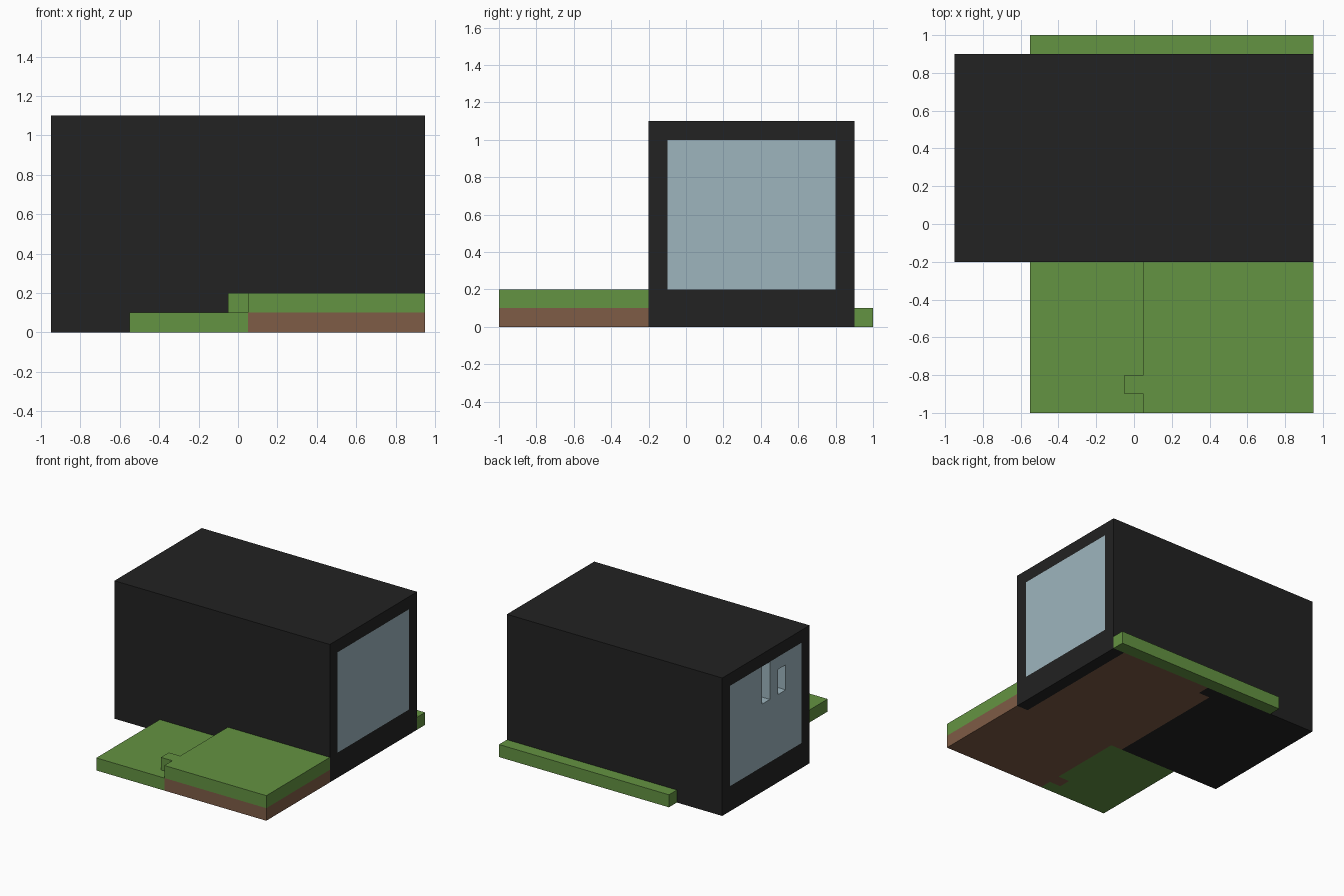
import bpy
import bmesh

old = bpy.data.objects.get("Cube")
if old:
    bpy.data.objects.remove(old, do_unlink=True)


def material(name, color):
    m = bpy.data.materials.new(name)
    m.use_nodes = True
    m.diffuse_color = (*color, 1)
    bsdf = next(n for n in m.node_tree.nodes if n.type == 'BSDF_PRINCIPLED')
    bsdf.inputs["Base Color"].default_value = (*color, 1)
    return m


BLACK = material("black_wall", (0.016, 0.016, 0.016))
GLASS = material("pale_blue_glass", (0.337, 0.462, 0.515))
GRASS = material("grass_green", (0.127, 0.292, 0.054))
SOIL = material("soil_brown", (0.209, 0.107, 0.061))


def slab(name, outline, bottom, top, mat):
    """Extrude a plan outline from bottom to top."""
    bm = bmesh.new()
    face = bm.faces.new([bm.verts.new((x, y, bottom)) for x, y in outline])
    up = bmesh.ops.extrude_face_region(bm, geom=[face])["geom"]
    moved = [v for v in up if isinstance(v, bmesh.types.BMVert)]
    bmesh.ops.translate(bm, verts=moved, vec=(0, 0, top - bottom))
    bmesh.ops.recalc_face_normals(bm, faces=bm.faces)
    mesh = bpy.data.meshes.new(name)
    bm.to_mesh(mesh)
    bm.free()
    mesh.materials.append(mat)
    obj = bpy.data.objects.new(name, mesh)
    bpy.context.scene.collection.objects.link(obj)
    return obj


def box(name, xs, ys, zs, mat):
    (a, b), (c, d) = xs, ys
    return slab(name, [(a, c), (b, c), (b, d), (a, d)], *zs, mat)


def cut(target, cutter, keep=False):
    """Subtract the cutter and bake the result into the target."""
    mod = target.modifiers.new("cut", 'BOOLEAN')
    mod.operation = 'DIFFERENCE'
    mod.solver = 'EXACT'
    mod.object = cutter
    bpy.context.view_layer.objects.active = target
    bpy.ops.object.modifier_apply(modifier=mod.name)
    if not keep:
        bpy.data.objects.remove(cutter, do_unlink=True)


# Ground: soil runs under the house, grass steps up along a notched edge
step = [(.05, -.2), (.05, -.8), (-.05, -.8), (-.05, -.9), (.05, -.9), (.05, -1)]
under_house = [(.85, -.2), (.85, .9), (.05, .9), (.05, .8), (-.05, .8), (-.05, -.2)]
soil = slab("soil", [(.95, -1), (.95, -.2)] + under_house + step, 0, .1, SOIL)
slab("upper_grass", [(.95, -1), (.95, -.2)] + step, .1, .2, GRASS)
slab("lower_grass", step + [(-.55, -1), (-.55, -.2)], 0, .1, GRASS)
box("back_grass_strip", (-.55, .95), (.9, 1), (0, .1), GRASS)

# House: a block hollowed from end to end, resting over the soil
house = box("house_shell", (-.95, .95), (-.2, .9), (0, 1.1), BLACK)
cut(house, box("room_cutter", (-1.2, 1.2), (-.1, .8), (.2, 1), BLACK))
cut(house, soil, keep=True)

# End windows, flush with the walls
box("left_window", (.85, .95), (-.1, .8), (.2, 1), GLASS)
pane = box("right_window", (-.95, -.85), (-.1, .8), (.2, 1), GLASS)

# Two openings in the right window, one reaching its top edge
cut(pane, box("tall_cutter", (-1.2, -.7), (.3, .4), (.7, 1.2), GLASS))
cut(pane, box("short_cutter", (-1.2, -.7), (.1, .2), (.7, .9), GLASS))
